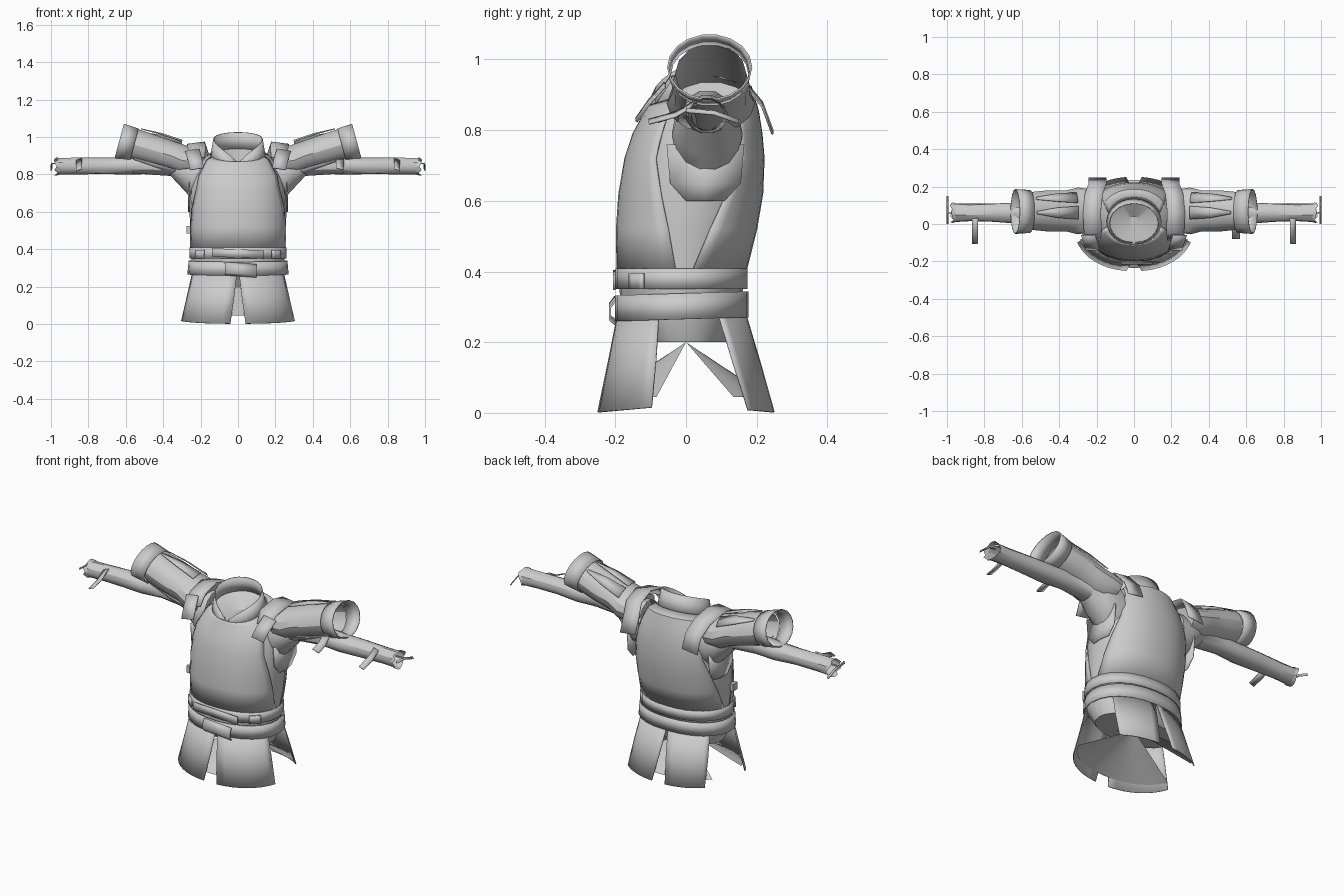
import bpy, bmesh, math, random
from mathutils import Vector

random.seed(4)
cube = bpy.data.objects.get("Cube")
if cube:
    bpy.data.objects.remove(cube, do_unlink=True)

grey = bpy.data.materials.new("plain grey")
grey.use_nodes = True
grey.diffuse_color = (0.6, 0.6, 0.6, 1)
grey.node_tree.nodes["Principled BSDF"].inputs["Base Color"].default_value = (0.6, 0.6, 0.6, 1)


def skin(name, rings, closed=True, caps=(), thick=0, mirror=False):
    """Join rows of points with quads; caps lists the row indices to fill."""
    bm = bmesh.new()
    rows = [[bm.verts.new(p) for p in ring] for ring in rings]
    n = len(rows[0])
    for a, b in zip(rows, rows[1:]):
        for i in range(n if closed else n - 1):
            j = (i + 1) % n
            bm.faces.new((a[i], a[j], b[j], b[i]))
    for c in caps:
        bm.faces.new(rows[c])
    bmesh.ops.recalc_face_normals(bm, faces=bm.faces)
    mesh = bpy.data.meshes.new(name)
    bm.to_mesh(mesh)
    bm.free()
    mesh.materials.append(grey)
    ob = bpy.data.objects.new(name, mesh)
    bpy.context.collection.objects.link(ob)
    if thick:
        mod = ob.modifiers.new("thickness", 'SOLIDIFY')
        mod.thickness, mod.offset = thick, 0
    if mirror:
        ob.modifiers.new("mirror", 'MIRROR')
    bpy.ops.object.select_all(action='DESELECT')
    ob.select_set(True)
    bpy.context.view_layer.objects.active = ob
    bpy.ops.object.shade_smooth_by_angle(angle=math.radians(30))
    return ob


def arc(z, hw, front, back, tilt=0.0, a0=0, a1=360, n=24, power=0.92, grow=0.0):
    """Row of points around the body; 0 is +x, 90 the back, 270 the front."""
    mid = (front + back) / 2
    closed = a1 - a0 == 360
    pts = []
    for i in range(n if closed else n + 1):
        t = math.radians(a0 + (a1 - a0) * i / n)
        c, s = math.cos(t), math.sin(t)
        x = math.copysign(abs(c) ** power, c) * (hw + grow)
        y = math.copysign(abs(s) ** power, s) * ((back - front) / 2 + grow)
        pts.append((x, mid + y, z + tilt * y))
    return pts


def ring(center, axis, ry, rz, n=14, jitter=0.0):
    """Ellipse of points about an axis lying in the xz plane."""
    c, ax = Vector(center), Vector(axis).normalized()
    up = Vector((-ax.z, 0, ax.x))
    out = []
    for i in range(n):
        t = math.tau * i / n
        k = 1 + random.uniform(-jitter, jitter)
        out.append(c + Vector((0, 1, 0)) * ry * k * math.cos(t) + up * rz * k * math.sin(t))
    return out


def strip(name, path, width, mirror=False, thick=0.006):
    """Flat strap following a path, with its width along x."""
    rows = [[(x - width / 2, y, z), (x + width / 2, y, z - 0.012)] for x, y, z in path]
    return skin(name, rows, closed=False, thick=thick, mirror=mirror)


# Torso: z, half width, front y, back y, forward slope; ends in a funnel inside the neck
torso = [(0.20, 0.22, -0.13, 0.12, 0), (0.28, 0.248, -0.185, 0.155, 0), (0.40, 0.25, -0.19, 0.165, 0),
         (0.52, 0.256, -0.192, 0.195, 0), (0.62, 0.26, -0.185, 0.212, 0), (0.72, 0.255, -0.168, 0.216, 0),
         (0.79, 0.24, -0.145, 0.21, 0), (0.84, 0.215, -0.125, 0.2, 0.08), (0.89, 0.175, -0.112, 0.18, 0.22),
         (0.905, 0.14, -0.108, 0.14, 0.3), (0.87, 0.03, -0.03, 0.04, 0)]
skin("torso", [arc(*s) for s in torso], caps=(0, -1))

# Chest and back plates that narrow towards the armholes and run up to the neck
for name, middle, low, high in (("breastplate", 270, 86, 58), ("backplate", 90, 82, 52)):
    rows = []
    for i, s in enumerate(torso[2:10]):
        half = low + (high - low) * min(1, i / 3) if i < 6 else high + 10 * (i - 5)
        rows.append(arc(*s, a0=middle - half, a1=middle + half, n=14, grow=0.004))
    skin(name, rows, closed=False, thick=0.005)

# Collar, low at the front and tall behind, parted in a notch
low, high = [], []
for i in range(25):
    t = math.radians(-87 + 354 * i / 24)
    f = (1 + math.sin(t)) / 2
    low.append((0.148 * math.cos(t), 0.012 + 0.128 * math.sin(t), 0.835 + 0.085 * f))
    high.append((0.13 * math.cos(t), 0.005 + 0.105 * math.sin(t), 0.855 + 0.17 * f ** 0.36))
skin("collar", [low, high], closed=False, thick=0.005)

# Belts, buckle and pouches
skin("upper_belt", [arc(z, 0.253, -0.192, 0.167, grow=0.005) for z in (0.35, 0.408)], thick=0.005)
skin("lower_belt", [arc(z, w, -0.192, 0.168, 0.03, grow=0.006) for z, w in ((0.265, 0.262), (0.338, 0.255))],
     thick=0.006)
strip("buckle", [(0.015, -0.2, 0.262), (0.015, -0.215, 0.275), (0.015, -0.215, 0.31), (0.015, -0.2, 0.33)], 0.17)
strip("front_plate", [(0, -0.203, 0.36), (0, -0.203, 0.405)], 0.28)
skin("side_pouch", [arc(z, 0.25, -0.192, 0.167, a0=212, a1=228, n=4, grow=0.014) for z in (0.35, 0.395)],
     closed=False, thick=0.008, mirror=True)
skin("side_clip", [[(-0.255, y, 0.485), (-0.275, y, 0.485), (-0.275, y, 0.525), (-0.255, y, 0.525)]
                   for y in (-0.07, -0.03)], caps=(0, -1))

# Flared skirt, slit at the middle and open at the sides
skirt = [(0.29, 0.252, -0.19, 0.165), (0.15, 0.288, -0.22, 0.21), (0.024, 0.322, -0.25, 0.25)]
for name, middle, slope, edge, cut in (("front_skirt", 270, 0.09, 71, 1), ("back_skirt", 90, -0.09, -57, -5)):
    rows = []
    for i, s in enumerate(skirt):
        slit = math.copysign(0.5 + 2.8 * i, edge)
        rows.append(arc(*s, slope * i / 2, middle + slit, middle + edge - cut * i, 8))
    skin(name, rows, closed=False, thick=0.005, mirror=True)
    # Folded lining fanning from the centre to the hem
    hem = arc(0.045, 0.305, -0.235, 0.235, 0, middle - abs(edge), middle + abs(edge), 16)
    skin(name + "_lining", [[(0, 0, 0.2)] * 17, hem], closed=False)

# Sleeves: shoulder cone running into the narrow forearm
sleeve = [(0.19, 0.785, 0.10, 0.13), (0.25, 0.79, 0.10, 0.12), (0.30, 0.815, 0.09, 0.09),
          (0.36, 0.845, 0.065, 0.055), (0.5, 0.85, 0.052, 0.052), (0.62, 0.845, 0.056, 0.048),
          (0.75, 0.845, 0.05, 0.045), (0.88, 0.843, 0.047, 0.045), (0.96, 0.842, 0.05, 0.045)]
skin("sleeve", [ring((x, 0.06, z), (1, 0, 0), ry, rz, 14, 0.05 if x > 0.4 else 0)
                for x, z, ry, rz in sleeve], mirror=True)

# Underarm patch hanging in the armhole
skin("underarm_panel", [[(0.26, 0.055 - w, z), (0.265, 0.055, z), (0.256, 0.055 + w, z)]
                        for z, w in ((0.6, 0.055), (0.65, 0.1), (0.76, 0.11))],
     closed=False, thick=0.004, mirror=True)

# Upper arm guard with a wide cuff
tilt = (1, 0, 0.27)
guard = [(0.23, 0.865, 0.115, 0.075), (0.30, 0.875, 0.125, 0.085), (0.36, 0.90, 0.11, 0.08),
         (0.46, 0.93, 0.11, 0.085), (0.56, 0.96, 0.1, 0.088)]
skin("arm_guard", [ring((x, 0.07, z), tilt, ry, rz) for x, z, ry, rz in guard], caps=(0,), mirror=True)
skin("guard_cuff", [ring((x, 0.067, z), tilt, r, r * 0.8, 18)
                    for x, z, r in ((0.555, 0.957, 0.112), (0.635, 0.978, 0.118))], thick=0.005, mirror=True)

# Raised folded panels on the arm guard
for k, t in enumerate((50, 95, 235)):
    rows = []
    for x, z, r, w in ((0.32, 0.885, 0.115, 18), (0.43, 0.922, 0.114, 14), (0.54, 0.956, 0.104, 4)):
        rows.append([(x - 0.2 * r * math.sin(a), 0.07 + r * math.cos(a), z + 0.85 * r * math.sin(a))
                     for a in (math.radians(t - w), math.radians(t), math.radians(t + w))])
    skin("guard_fold_%d" % (k + 1), rows, closed=False, thick=0.004, mirror=True)

# Shoulder straps: one over each shoulder to the back, one down the chest
strip("shoulder_strap", [(0.225, -0.085, 0.89), (0.22, -0.045, 0.95), (0.225, 0.06, 0.972), (0.215, 0.16, 0.945),
                         (0.195, 0.215, 0.88), (0.195, 0.245, 0.80)], 0.095, mirror=True)
strip("chest_strap", [(0.22, -0.14, 0.835), (0.23, -0.105, 0.885), (0.245, -0.06, 0.935)], 0.075, mirror=True)

# Loose wrist tabs and ragged cuffs
strip("wrist_tab", [(0.85, -0.105, 0.83), (0.85, -0.03, 0.85), (0.85, 0.03, 0.885)], 0.03, mirror=True)
strip("elbow_tab", [(0.545, -0.08, 0.835), (0.545, -0.02, 0.855), (0.545, 0.02, 0.895)], 0.04)
rim = ring((0.955, 0.06, 0.842), (1, 0, 0), 0.05, 0.045, 16)
edge = [p + Vector((random.uniform(0.0, 0.03), (p.y - 0.06) * 0.1, (p.z - 0.842) * 0.1)) for p in rim]
skin("ragged_cuff", [rim, edge], mirror=True)
skin("wrist_pin", [[(x, 0.055, 0.858), (x, 0.065, 0.858)] for x in (0.95, 0.998)],
     closed=False, thick=0.004, mirror=True)
strip("wrist_thread", [(0.997, 0.0, 0.862), (0.997, 0.08, 0.855), (0.997, 0.15, 0.83)], 0.006,
      mirror=True, thick=0.004)
